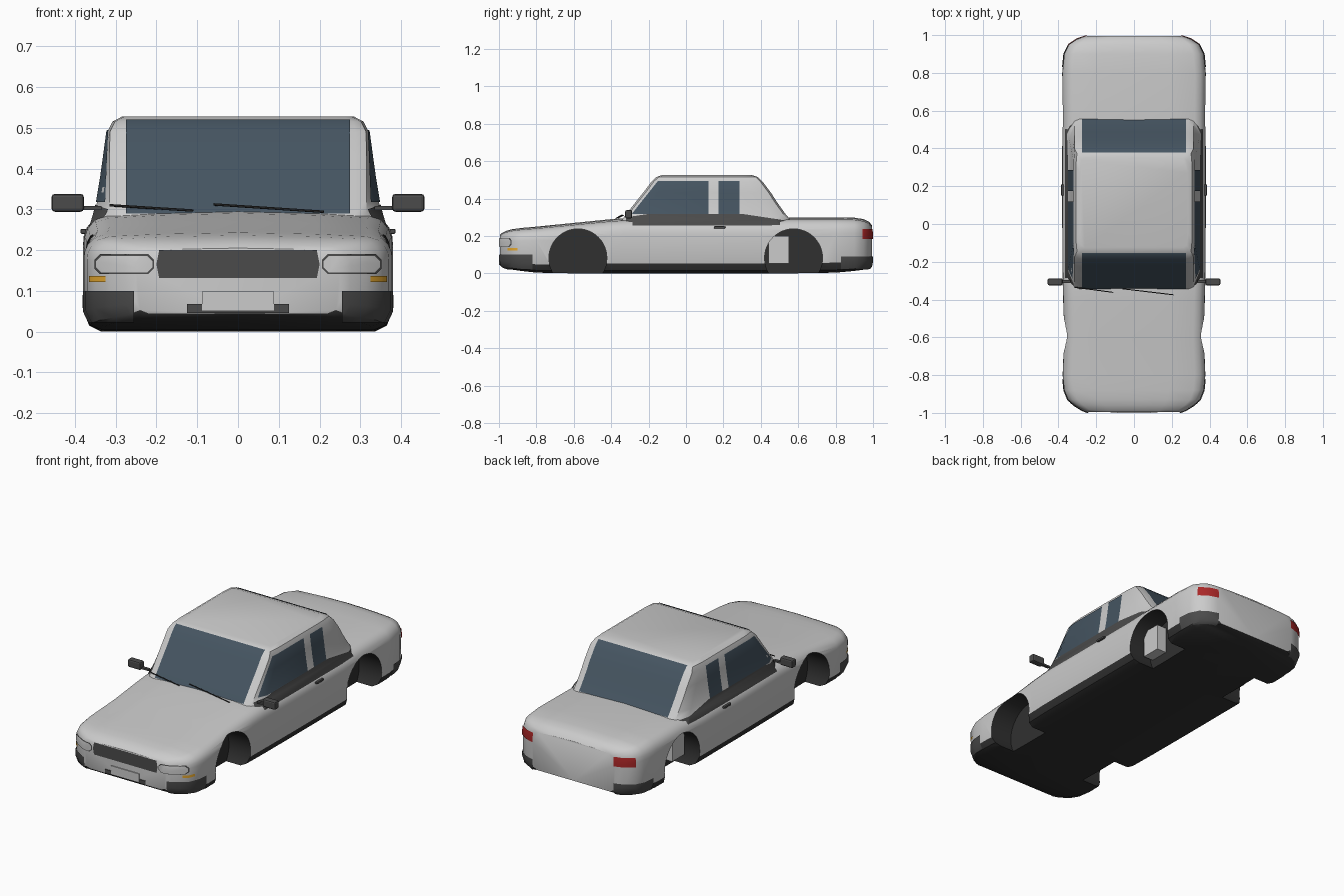
import bpy, bmesh, math
from mathutils import Vector

if "Cube" in bpy.data.objects:
    bpy.data.objects.remove(bpy.data.objects["Cube"])


def material(name, r, g, b):
    m = bpy.data.materials.new(name)
    m.diffuse_color = (r, g, b, 1)
    m.use_nodes = True
    m.node_tree.nodes["Principled BSDF"].inputs["Base Color"].default_value = m.diffuse_color
    return m


PAINT = material("paint", .72, .72, .72)
BLACK = material("black_trim", .03, .03, .03)
DARK = material("dark_plastic", .07, .07, .07)
GLASS = material("tinted_glass", .06, .09, .12)
RED = material("red_lens", .4, .02, .02)
AMBER = material("amber_lens", .8, .4, .03)


def make(name, bm, *mats):
    me = bpy.data.meshes.new(name)
    bm.to_mesh(me)
    bm.free()
    ob = bpy.data.objects.new(name, me)
    bpy.context.collection.objects.link(ob)
    for m in mats:
        me.materials.append(m)
    return ob


def smooth(ob, deg=35):
    bpy.ops.object.select_all(action='DESELECT')
    ob.select_set(True)
    bpy.context.view_layer.objects.active = ob
    bpy.ops.object.shade_smooth_by_angle(angle=math.radians(deg))


def loft(name, rings, *mats):
    """Skin closed half-rings (mirrored across x) and cap both ends."""
    bm = bmesh.new()
    loops = []
    for half in rings:
        full = half + [(-x, y, z) for x, y, z in reversed(half) if x > 1e-6]
        loops.append([bm.verts.new(p) for p in full])
    n = len(loops[0])
    for a, b in zip(loops, loops[1:]):
        for i in range(n):
            j = (i + 1) % n
            bm.faces.new((a[i], a[j], b[j], b[i]))
    bm.faces.new(loops[0])
    bm.faces.new(loops[-1])
    bmesh.ops.recalc_face_normals(bm, faces=bm.faces)
    return make(name, bm, *mats)


def mirror(ob):
    ob.modifiers.new("mirror", 'MIRROR').use_axis = (True, False, False)


def patch(name, src, lo, hi, mat, off=.003, both=False, planes=()):
    """Thin skin lifted off a surface, trimmed to a box and extra planes."""
    bm = bmesh.new()
    bm.from_mesh(src.data)
    bm.normal_update()
    shift = [(v, v.normal * off) for v in bm.verts]
    for v, d in shift:
        v.co += d
    cuts = list(planes)
    for i in range(3):
        axis = Vector([float(i == k) for k in range(3)])
        cuts += [(lo, -axis), (hi, axis)]
    for co, no in cuts:
        bmesh.ops.bisect_plane(bm, geom=bm.verts[:] + bm.edges[:] + bm.faces[:],
                               plane_co=Vector(co), plane_no=Vector(no), clear_outer=True)
    for f in bm.faces:
        f.material_index = 0
    ob = make(name, bm, mat)
    smooth(ob)
    if both:
        mirror(ob)
    return ob


def box(name, lo, hi, mat, bevel=0, both=False):
    bm = bmesh.new()
    bmesh.ops.create_cube(bm, size=1)
    for v in bm.verts:
        v.co = [(l + h) / 2 + c * (h - l) for l, h, c in zip(lo, hi, v.co)]
    ob = make(name, bm, mat)
    if bevel:
        b = ob.modifiers.new("bevel", 'BEVEL')
        b.width, b.segments = bevel, 2
    if both:
        mirror(ob)
    return ob


def rod(name, a, b, r, mat):
    a, b = Vector(a), Vector(b)
    bm = bmesh.new()
    bmesh.ops.create_cone(bm, cap_ends=True, segments=6, radius1=r, radius2=r, depth=(b - a).length)
    ob = make(name, bm, mat)
    ob.location = (a + b) / 2
    ob.rotation_euler = (b - a).to_track_quat('Z', 'Y').to_euler()
    return ob


# Lower body: stations along y as (y, half width, bottom, top)
stations = [(-.995, .25, .045, .205), (-.985, .275, .035, .215), (-.96, .315, .027, .228),
            (-.93, .35, .02, .236), (-.88, .37, .013, .243), (-.8, .378, .004, .25),
            (-.6, .37, 0, .27), (-.4, .375, 0, .29), (-.3, .378, 0, .297), (0, .38, 0, .293),
            (.4, .38, 0, .293), (.56, .378, 0, .3), (.8, .38, .004, .3), (.9, .37, .013, .298),
            (.95, .345, .02, .29), (.98, .3, .027, .275), (.995, .255, .035, .255)]
section = [(0, 0), (.88, 0), (.96, .05), (1, .18), (1, .7), (.995, .78), (.975, .85),
           (.93, .92), (.85, .96), (.5, .985), (0, 1)]
body = loft("body", [[(u * w, y, zb + t * (zt - zb)) for u, t in section]
                     for y, w, zb, zt in stations], PAINT, BLACK)
for p in body.data.polygons:
    p.material_index = int(p.normal.z < -.3)

# Cabin: rings up z as (z, half width, front y, rear y)
levels = [(.25, .365, -.37, .59), (.29, .352, -.34, .555), (.32, .345, -.317, .53),
          (.38, .335, -.27, .487), (.43, .328, -.23, .455), (.49, .32, -.185, .41),
          (.515, .308, -.158, .385), (.527, .285, -.125, .35)]
rings = []
for z, w, yf, yr in levels:
    a, b = min(.288, w - .025), min(.315, w - .006)
    rings.append([(a, yf, z), (b, yf + .012, z), (w, yf + .08, z),
                  (w, yr - .08, z), (b, yr - .012, z), (a, yr, z)])
cabin = loft("cabin", rings, PAINT)
smooth(cabin, 30)

# Glass
patch("windshield", cabin, (-.275, -.4, .29), (.275, -.13, .52), GLASS)
patch("rear_window", cabin, (-.275, .355, .295), (.275, .6, .52), GLASS)
patch("front_side_window", cabin, (.29, -.3, .318), (.4, .12, .494), GLASS, both=True,
      planes=[((.3, -.29, .318), (0, -.78, .62))])
patch("rear_side_window", cabin, (.29, .175, .318), (.4, .285, .494), GLASS, both=True)
patch("belt_trim", cabin, (.3, -.32, .255), (.4, .54, .318), DARK, both=True,
      planes=[((.3, .3, .318), (0, .15, 1)), ((.3, -.2, .318), (0, -.15, 1))])

# Bumper corners
patch("front_bumper_corner", body, (.255, -1.1, .022), (.5, -.82, .1), DARK, .004, True)
patch("rear_bumper_corner", body, (.25, .83, .022), (.5, 1.1, .09), DARK, .004, True)

# Grille, plate and lower intake
slant = [((s * .2, -1, .165), (s, 0, d * .2)) for s in (-1, 1) for d in (-1, 1)]
patch("grille", body, (-.2, -1.1, .132), (.2, -.98, .2), DARK, .003, planes=slant)
box("lower_intake", (-.125, -.999, .046), (.125, -.99, .068), DARK)
box("number_plate", (-.088, -1.0, .052), (.088, -.99, .098), PAINT)


# Lamps
def lamp(name, x0, x1, z0, z1, mat, off, c):
    corners = [((x, -1, z + sz * -c), (sx, 0, sz))
               for x, sx in ((x0, -1), (x1, 1)) for z, sz in ((z0, -1), (z1, 1))]
    patch(name, body, (x0, -1.1, z0), (x1, -.85, z1), mat, off, True, corners)


lamp("headlamp_surround", .206, .352, .141, .19, DARK, .003, .014)
lamp("headlamp", .21, .348, .145, .186, PAINT, .005, .013)
patch("indicator", body, (.325, -1.1, .122), (.365, -.85, .136), AMBER, .003, True)
patch("tail_lamp", body, (.25, .945, .185), (.5, 1.1, .237), RED, .004, True)

# Wheel arches cut through the body sides
for y in (-.578, .575):
    for s in (-1, 1):
        bm = bmesh.new()
        bmesh.ops.create_cone(bm, cap_ends=True, segments=48, radius1=.155, radius2=.155, depth=.24)
        cutter = make("arch_cutter", bm, PAINT, BLACK)
        for p in cutter.data.polygons:
            p.material_index = 1
        cutter.location = (s * .36, y, .083)
        cutter.rotation_euler = (0, math.pi / 2, 0)
        cutter.hide_render = True
        mod = body.modifiers.new("arch", 'BOOLEAN')
        mod.operation, mod.object = 'DIFFERENCE', cutter
        bpy.context.view_layer.objects.active = body
        bpy.ops.object.modifier_apply(modifier=mod.name)
        bpy.data.objects.remove(cutter)
smooth(body)
box("rear_well_box", (.2, .44, .052), (.3, .55, .2), PAINT, both=True)

# Mirrors, door handles, wipers
box("side_mirror", (.378, -.325, .294), (.457, -.288, .338), DARK, .008, True)
box("mirror_arm", (.335, -.312, .298), (.39, -.296, .308), DARK, both=True)
box("door_handle", (.372, .15, .24), (.386, .21, .252), DARK, .003, True)
rod("left_wiper", (-.315, -.335, .31), (-.11, -.362, .297), .003, BLACK)
rod("right_wiper", (-.06, -.343, .312), (.21, -.375, .294), .003, BLACK)
